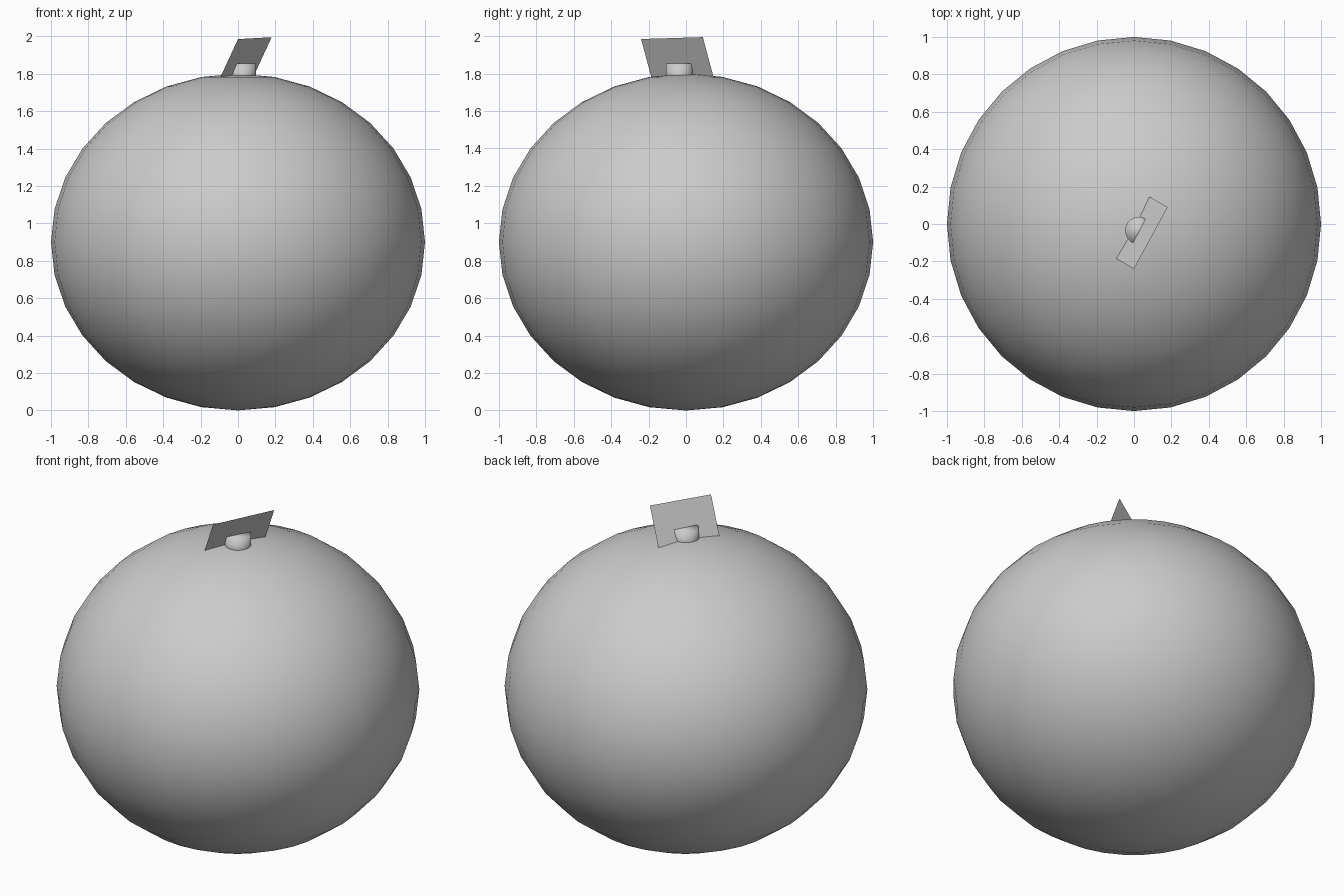
import bpy
import bmesh
from mathutils import Vector

if "Cube" in bpy.data.objects:
    bpy.data.objects.remove(bpy.data.objects["Cube"])

# Round fruit body, slightly squashed
bpy.ops.mesh.primitive_uv_sphere_add(segments=32, ring_count=16, radius=1, location=(0, 0, 0.9))
body = bpy.context.object
body.name = "fruit_body"
body.scale = (1, 1, 0.9)
bpy.ops.object.shade_smooth()

# Short stem stub, partly sunk into the body
bpy.ops.mesh.primitive_cylinder_add(vertices=32, radius=0.072, depth=0.13, location=(0.025, -0.035, 1.79))
stem = bpy.context.object
stem.name = "stem"
bpy.ops.object.shade_smooth()

# Flat square leaf leaning over the stem, lower half inside the body
a, b = Vector((0.0, -0.24, 1.985)), Vector((0.18, 0.09, 1.995))
down = Vector((-0.095, 0.055, -0.205)).normalized() * (b - a).length
bm = bmesh.new()
bm.faces.new([bm.verts.new(p) for p in (a, b, b + down, a + down)])
mesh = bpy.data.meshes.new("leaf")
bm.to_mesh(mesh)
bm.free()
leaf = bpy.data.objects.new("leaf", mesh)
bpy.context.collection.objects.link(leaf)
